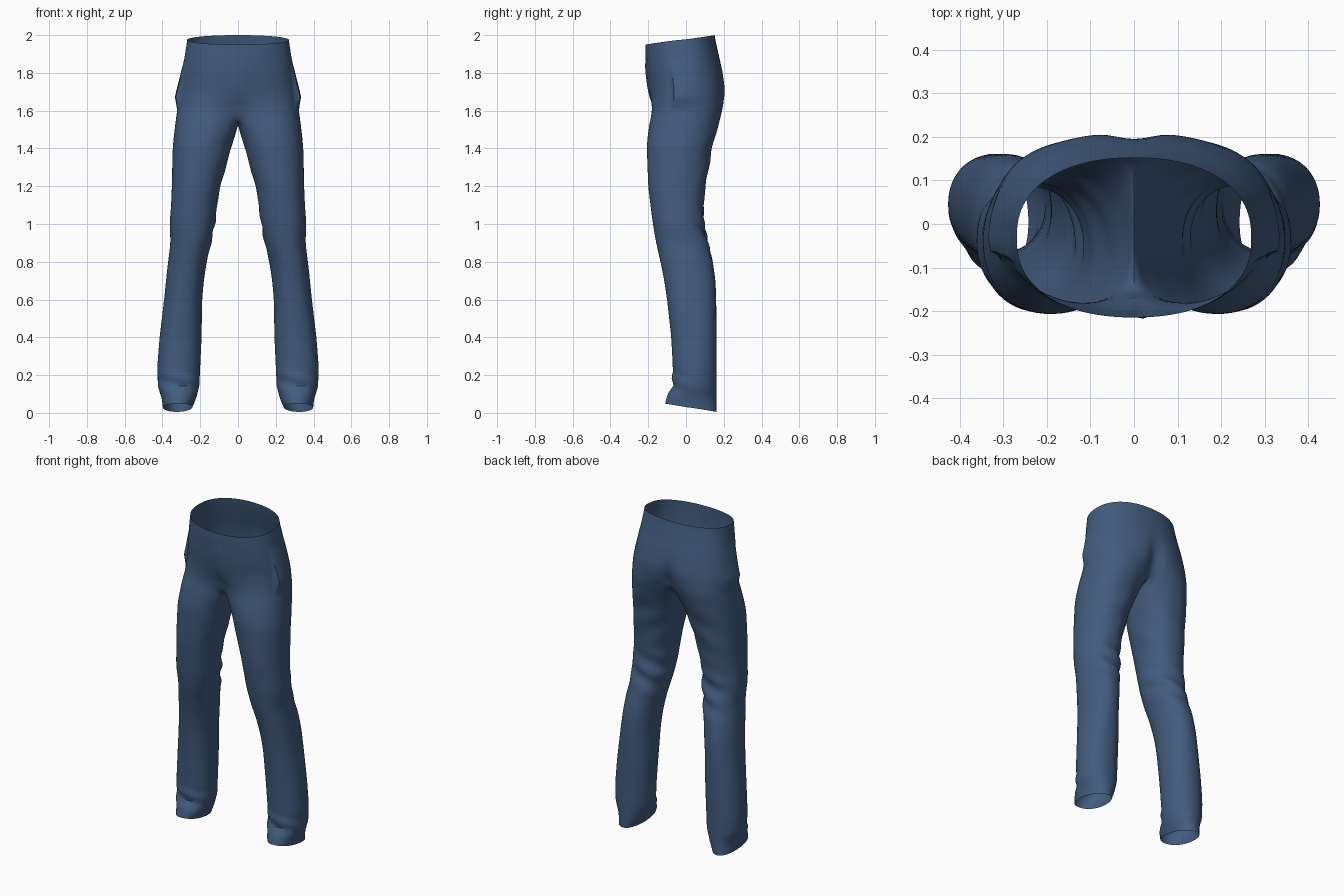
import bpy, bmesh, math
from math import sin, cos, pi, exp

if "Cube" in bpy.data.objects:
    bpy.data.objects.remove(bpy.data.objects["Cube"])

# Profile: height, inner x, outer x, front y, back y
PROFILE = [
    (2.00, 0.00, .265, -.213, .150), (1.90, 0.00, .280, -.215, .172),
    (1.80, 0.00, .297, -.210, .198), (1.70, 0.00, .312, -.197, .214),
    (1.60, 0.00, .322, -.193, .207), (1.53, 0.00, .332, -.203, .182),
    (1.40, .036, .346, -.207, .136), (1.20, .094, .350, -.200, .104),
    (1.10, .110, .354, -.188, .092), (1.00, .122, .362, -.175, .092),
    (.90, .142, .357, -.158, .116), (.80, .166, .370, -.135, .142),
    (.70, .181, .381, -.115, .156), (.60, .190, .391, -.100, .160),
    (.40, .193, .415, -.078, .161), (.25, .200, .427, -.070, .161),
    (.14, .205, .424, -.072, .161), (.07, .224, .402, -.108, .161),
    (.00, .255, .395, -.118, .161)]
OUTER, INNER, HIP_ROWS, LEG_ROWS = 56, 12, 26, 80
A = math.radians(60)


def lin(z, k):
    z = min(max(z, 0), 2)
    for hi, lo in zip(PROFILE, PROFILE[1:]):
        if z >= lo[0]:
            t = (z - lo[0]) / (hi[0] - lo[0])
            return lo[k] + t * (hi[k] - lo[k])


def prof(z, k):
    w = .03 if z > .2 else .012
    return sum(lin(z + d * w, k) for d in (-1, -.5, 0, .5, 1)) / 5


def spow(v, p):
    return math.copysign(abs(v) ** p, v)


def hip_point(u, z):
    """Half pelvis section, u = 0 front centre to 1 back centre."""
    xo, yf, yb = prof(z, 2), prof(z, 3), prof(z, 4)
    a = pi * u
    x = xo * spow(sin(a), .92)
    y = (yf + yb) / 2 - (yb - yf) / 2 * spow(cos(a), .85)
    if u > .5:  # cleft at the back
        y -= .026 * exp(-(x / .05) ** 2) * exp(-((z - 1.63) / .13) ** 2)
    return x, y


def leg_point(phi, z):
    """Leg section, phi = 0 front, 90 degrees outside."""
    xi, xo, yf, yb = (prof(z, k) for k in (1, 2, 3, 4))
    return ((xi + xo) / 2 + (xo - xi) / 2 * spow(sin(phi), .93),
            (yf + yb) / 2 - (yb - yf) / 2 * spow(cos(phi), .93))


def blend(u, z):
    """Outer arc shared by pelvis and leg."""
    t = min(max((1.74 - z) / .34, 0), 1)
    w = t * t * (3 - 2 * t)
    phi = -A + u * (pi + 2 * A)
    h, l = hip_point(u, z), leg_point(phi, z)
    x, y = h[0] + w * (l[0] - h[0]), h[1] + w * (l[1] - h[1])
    # pocket opening standing proud of the side
    if u >= .4 and 1.6 < z < 1.87:
        f = (1.87 - z) / .2 if z > 1.67 else (z - 1.6) / .07
        x += .026 * f * exp(-((u - .4) / .14) ** 2)
    return x, y


def folds(x, y, z, phi, s):
    """Cloth folds behind the knee and over the instep."""
    back, front = max(0, -cos(phi - .5)), max(0, cos(phi))
    d = .009 * exp(-((z - .97) / .11) ** 2) * back * sin(50 * z + s * 2.5 * phi)
    d += .004 * exp(-((z - 1.32) / .15) ** 2) * back * sin(32 * z - 3 * phi)
    d += .007 * exp(-((z - .15) / .06) ** 2) * front * sin(75 * z + s * 2 * phi)
    return x + d * sin(phi), y - d * cos(phi), z


def fork_z(u):
    return 1.565 - .03 * sin(pi * u) + .01 * u


def build_half(bm, s):
    rows = []
    # pelvis rows, open half rings
    for r in range(HIP_ROWS + 1):
        row = []
        for i in range(OUTER + 1):
            u = i / OUTER
            top = 1.975 - .025 * cos(pi * u)
            z = top + (fork_z(u) - top) * r / HIP_ROWS
            x, y = blend(u, z)
            if i in (0, OUTER):
                x = 0
            elif s > 0 and x < .035 and y < 0 and 1.64 < z < 1.86:
                y -= .005  # fly flap
            row.append(bm.verts.new((s * x, y, z)))
        rows.append(row)
    # crotch seam closes the last pelvis row into a leg ring
    ring = list(rows[-1])
    a, b = ring[-1].co, ring[0].co
    for j in range(1, INNER):
        t = j / INNER
        p = a.lerp(b, t)
        ring.append(bm.verts.new((0, p.y, p.z - .14 * t * (1 - t))))
    tops = [v.co.z for v in ring]
    legs = [ring]
    n = len(ring)
    # leg rows, closed rings
    for r in range(1, LEG_ROWS + 1):
        t, row = r / LEG_ROWS, []
        for i in range(n):
            if i <= OUTER:
                phi = -A + i / OUTER * (pi + 2 * A)
            else:
                phi = pi + A + (i - OUTER) / INNER * (pi - 2 * A)
            z = tops[i] * (1 - t) + (.0275 + .022 * cos(phi)) * t
            if i <= OUTER:
                x, y = blend(i / OUTER, z)
            else:
                x, y = leg_point(phi, z)
                q = (i - OUTER) / INNER
                for u, ph, wt in ((1, pi + A, 1 - q), (0, -A, q)):
                    e, l = blend(u, z), leg_point(ph, z)
                    x += (e[0] - l[0]) * wt * .5
                    y += (e[1] - l[1]) * wt
            x, y, z = folds(max(x, .002), y, z, phi, s)
            row.append(bm.verts.new((s * x, y, z)))
        legs.append(row)

    def quad(p, q, i, j):
        f = (p[i], q[i], q[j], p[j])
        bm.faces.new(f if s > 0 else f[::-1])
    for p, q in zip(rows, rows[1:]):
        for i in range(OUTER):
            quad(p, q, i, i + 1)
    for p, q in zip(legs, legs[1:]):
        for i in range(n):
            quad(p, q, i, (i + 1) % n)


bm = bmesh.new()
for side in (1, -1):
    build_half(bm, side)
bmesh.ops.remove_doubles(bm, verts=[v for v in bm.verts if v.co.x == 0], dist=1e-4)
# relax the cloth around the crotch
for _ in range(6):
    bmesh.ops.smooth_vert(bm, verts=[v for v in bm.verts if 1.38 < v.co.z < 1.62
                          and abs(v.co.x) < .12], factor=.5,
                          use_axis_x=True, use_axis_y=True, use_axis_z=True)
mesh = bpy.data.meshes.new("trousers")
bm.to_mesh(mesh)
bm.free()
obj = bpy.data.objects.new("trousers", mesh)
bpy.context.collection.objects.link(obj)

mat = bpy.data.materials.new("navy cloth")
mat.diffuse_color = (.055, .105, .21, 1)
mat.use_nodes = True
mat.node_tree.nodes["Principled BSDF"].inputs["Base Color"].default_value = mat.diffuse_color
mesh.materials.append(mat)

bpy.context.view_layer.objects.active = obj
obj.select_set(True)
bpy.ops.object.shade_smooth_by_angle(angle=math.radians(40))
